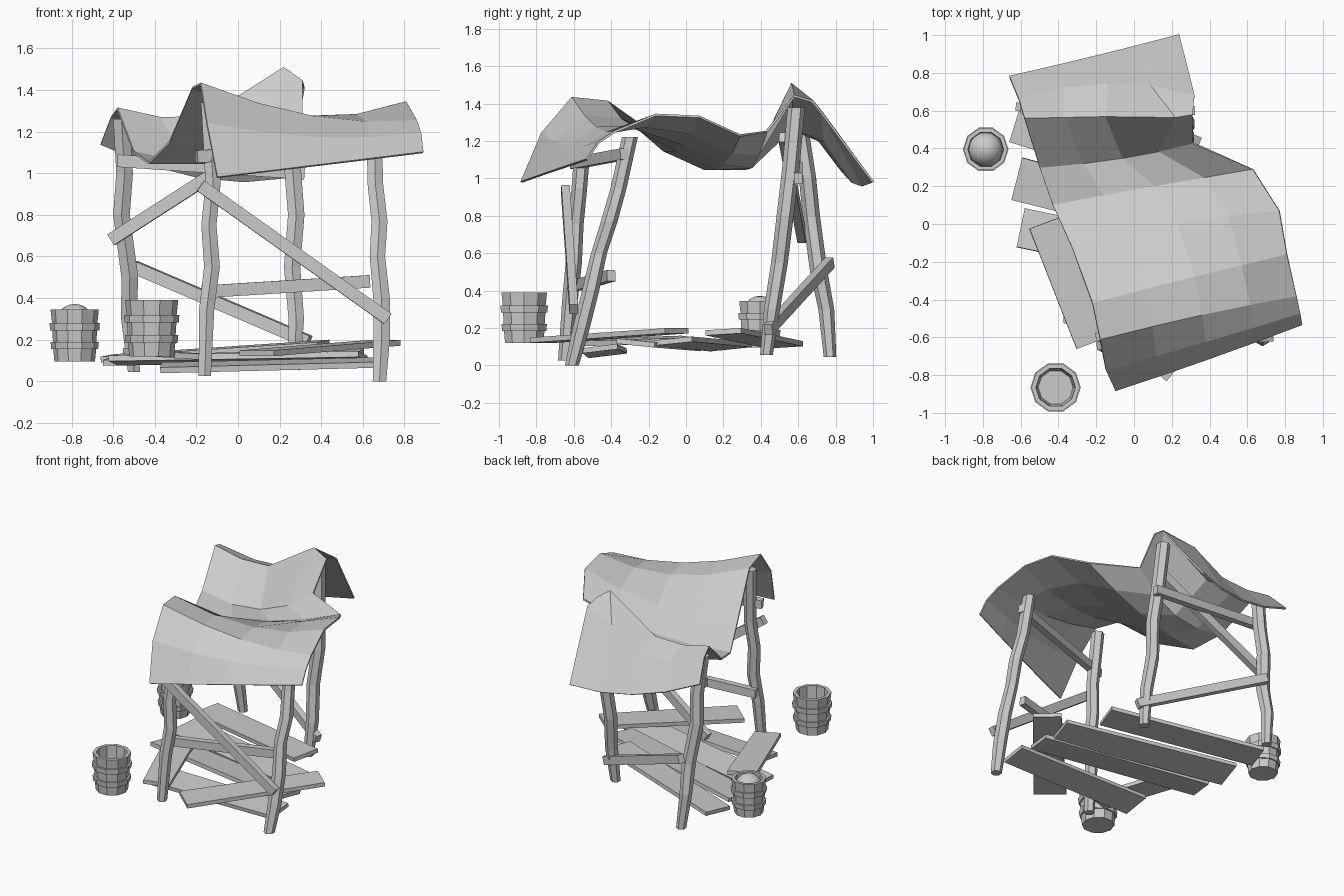
import bpy, bmesh, math, random
from mathutils import Vector

if "Cube" in bpy.data.objects:
    bpy.data.objects.remove(bpy.data.objects["Cube"])

random.seed(4)


def finish(bm, name):
    bmesh.ops.recalc_face_normals(bm, faces=bm.faces)
    me = bpy.data.meshes.new(name)
    bm.to_mesh(me)
    bm.free()
    ob = bpy.data.objects.new(name, me)
    bpy.context.collection.objects.link(ob)
    return ob


def post(name, pts, r=0.045, sides=6):
    """Crooked log: horizontal rings along a path."""
    bm = bmesh.new()
    rings = []
    for i, p in enumerate(pts):
        k = r * random.uniform(0.92, 1.05) * (0.8 if i == 0 else 1)
        rings.append([bm.verts.new(Vector(p) + Vector((k * math.cos(a), k * math.sin(a), 0)))
                      for a in (math.tau * (j + 0.5) / sides for j in range(sides))])
    for a, b in zip(rings, rings[1:]):
        for j in range(sides):
            n = (j + 1) % sides
            bm.faces.new((a[j], a[n], b[n], b[j]))
    bm.faces.new(rings[0])
    bm.faces.new(rings[-1])
    return finish(bm, name)


def beam(name, a, b, width, thick, flat=False, taper=1.0, roll=0.0):
    """Box from a to b; flat ones lie down (planks), others stand up (braces)."""
    a, b = Vector(a), Vector(b)
    d = (b - a).normalized()
    side = d.cross(Vector((0, 0, 1))).normalized()
    up = side.cross(d)
    side, up = (side * math.cos(roll) + up * math.sin(roll),
                up * math.cos(roll) - side * math.sin(roll))
    w, h = (width, thick) if flat else (thick, width)
    bm = bmesh.new()
    ends = []
    for p, k in ((a, 1.0), (b, taper)):
        ends.append([bm.verts.new(p + side * w * k * s / 2 + up * h * t / 2)
                     for s, t in ((-1, -1), (1, -1), (1, 1), (-1, 1))])
    e, f = ends
    for j in range(4):
        n = (j + 1) % 4
        bm.faces.new((e[j], e[n], f[n], f[j]))
    bm.faces.new(e)
    bm.faces.new(f)
    return finish(bm, name)


def bucket(name, x, y, z, r, h, sides=10):
    """Lathed bucket with two hoops and an open top."""
    prof = [(0, 0), (.84, 0), (.89, .24), (.97, .24), (1.0, .38), (.90, .38), (.93, .60),
            (1.02, .60), (1.04, .74), (.94, .74), (1.0, 1), (.82, 1), (.72, .2), (0, .2)]
    bm = bmesh.new()
    vs = [bm.verts.new((x + r * p, y, z + h * q)) for p, q in prof]
    es = [bm.edges.new(e) for e in zip(vs, vs[1:])]
    bmesh.ops.spin(bm, geom=vs + es, cent=(x, y, 0), axis=(0, 0, 1),
                   angle=math.tau, steps=sides)
    bmesh.ops.remove_doubles(bm, verts=bm.verts, dist=1e-4)
    return finish(bm, name)


# Cloth canopy: each row has a left, middle and right point
rows = [
    ((-.10, -.88, .98), (.40, -.71, 1.04), (.89, -.53, 1.10)),
    ((-.15, -.77, 1.24), (.38, -.62, 1.17), (.88, -.47, 1.19)),
    ((-.18, -.61, 1.43), (.36, -.48, 1.27), (.86, -.38, 1.25)),
    ((-.22, -.42, 1.41), (.32, -.28, 1.27), (.81, -.16, 1.34)),
    ((-.33, -.12, 1.15), (.23, 0, 1.18), (.77, .07, 1.33)),
    ((-.43, .10, 1.05), (.11, .20, 1.08), (.63, .29, 1.23)),
    ((-.50, .30, 1.10), (-.06, .35, 1.06), (.31, .43, 1.25)),
    ((-.58, .56, 1.31), (-.15, .57, 1.27), (.31, .58, 1.44)),
    ((-.61, .66, 1.27), (-.14, .74, 1.20), (.32, .68, 1.41)),
    ((-.66, .78, 1.14), (-.19, .89, .98), (.24, 1.0, .98)),
]
bm = bmesh.new()
grid = []
for L, M, R in rows:
    L, M, R = Vector(L), Vector(M), Vector(R)
    grid.append([bm.verts.new(L * (1 - t) * (1 - 2 * t) + M * 4 * t * (1 - t) + R * t * (2 * t - 1))
                 for t in (0, .25, .5, .75, 1)])
grid[7][3].co = (.22, .565, 1.505)   # peak over the back right post
grid[8][3].co.z += .08
for a, b in zip(grid, grid[1:]):
    for j in range(4):
        bm.faces.new((a[j], a[j + 1], b[j + 1], b[j]))
canopy = finish(bm, "cloth_canopy")
mod = canopy.modifiers.new("thickness", 'SOLIDIFY')
mod.thickness = 0.012
mod.offset = 0

# Four crooked posts
post("front_left_post", [(-.16, -.65, .025), (-.15, -.62, .35), (-.125, -.60, .55),
                         (-.14, -.59, .75), (-.12, -.57, .95), (-.14, -.54, 1.34)])
post("front_right_post", [(.68, -.61, 0), (.69, -.56, .2), (.69, -.51, .4), (.67, -.465, .6),
                          (.68, -.41, .77), (.66, -.36, .95), (.655, -.30, 1.22)])
post("back_left_post", [(-.50, .77, .045), (-.525, .75, .3), (-.52, .71, .5),
                        (-.56, .67, .8), (-.545, .65, 1.0), (-.56, .61, 1.26)])
post("back_right_post", [(.27, .43, .055), (.28, .46, .3), (.26, .50, .55),
                         (.28, .53, .8), (.26, .56, 1.05), (.24, .59, 1.38)])

# Braces and crossbars nailed to the posts
for name, a, b in [
    ("front_diagonal_brace", (-.18, -.645, .94), (.72, -.60, .30)),
    ("front_middle_bar", (-.17, -.57, .43), (.63, -.40, .48)),
    ("front_top_bar", (-.20, -.60, 1.08), (.70, -.33, 1.13)),
    ("back_diagonal_brace", (-.61, .62, .68), (.23, .52, 1.22)),
    ("back_top_bar", (-.58, .60, 1.06), (.32, .60, 1.0)),
    ("back_low_brace", (-.50, .77, .55), (.34, .44, .19)),
]:
    beam(name, a, b, .06, .045)

# Loose floor planks
for i, (a, b, w, k, roll) in enumerate([
    ((.41, .20, .18), (-.63, .53, .11), .20, 1.0, .06),
    ((.58, -.07, .13), (-.62, .24, .10), .21, 1.1, .1),
    ((.60, -.27, .12), (-.60, -.02, .10), .21, 1.0, -.1),
    ((.66, -.46, .09), (-.37, -.42, .065), .19, 1.1, .12),
    ((.71, -.05, .185), (.09, -.76, .135), .19, 1.15, 0),
    ((-.46, .01, .14), (-.22, -.63, .12), .20, .9, .05),
]):
    beam(f"floor_plank_{i + 1}", a, b, w, .028, True, k, roll)

# Buckets, one filled with a round heap
bucket("front_bucket", -.415, -.865, .12, .128, .27)
bucket("back_bucket", -.785, .395, .095, .116, .25)
bpy.ops.mesh.primitive_uv_sphere_add(segments=16, ring_count=10, radius=.092,
                                     location=(-.785, .395, .28))
bpy.context.object.name = "bucket_contents"
bpy.ops.object.shade_smooth()
